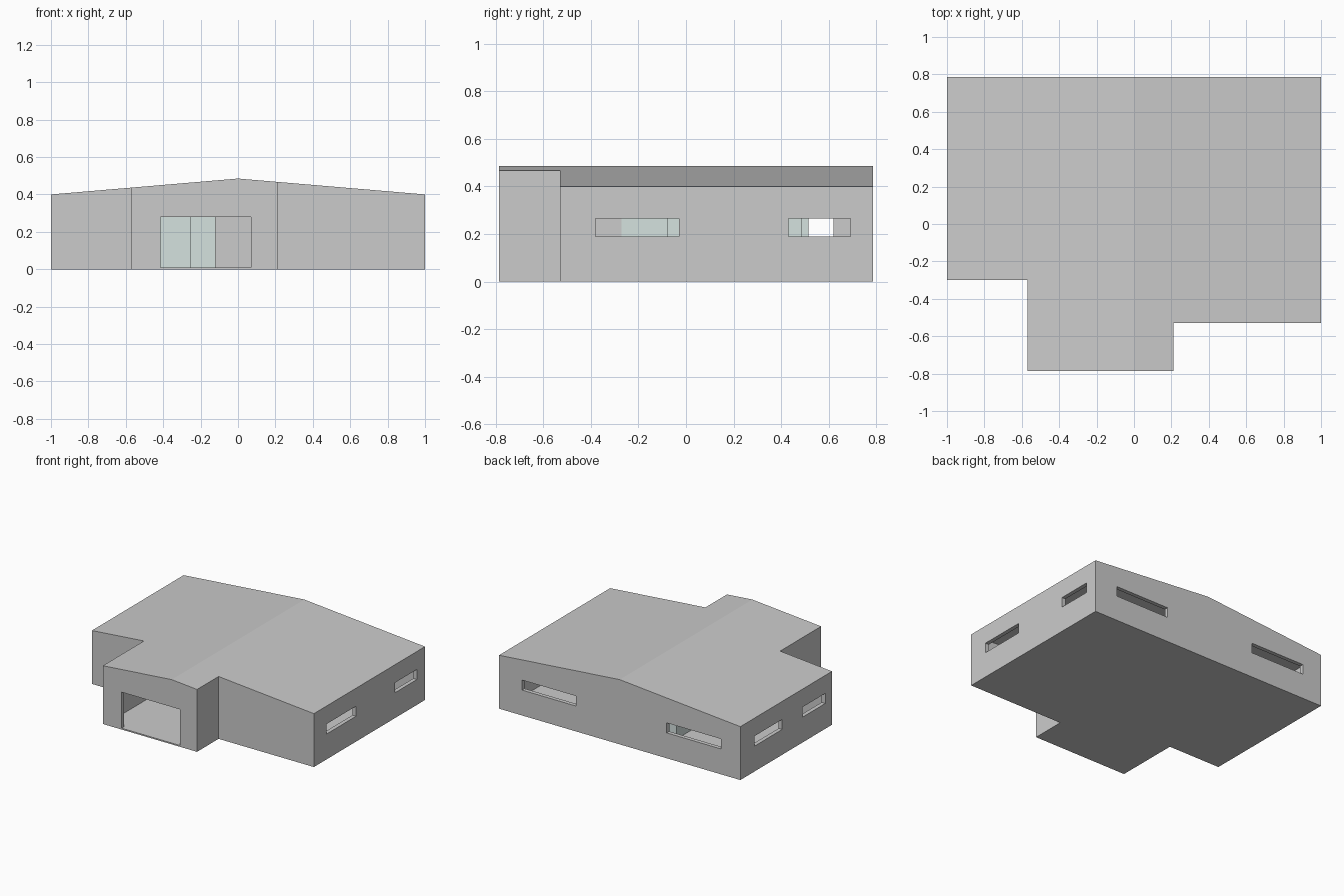
import bpy, bmesh

if "Cube" in bpy.data.objects:
    bpy.data.objects.remove(bpy.data.objects["Cube"])

WALL, FLOOR = 0.03, 0.01


def roof(x):
    return 0.40 + 0.085 * (1 - abs(x))


def prism(name, outline, z0, top):
    """Extrude a plan outline from z0 up to top(x), split at the ridge."""
    bm = bmesh.new()
    base = bm.faces.new([bm.verts.new((x, y, 0)) for x, y in outline])
    ext = bmesh.ops.extrude_face_region(bm, geom=[base])["geom"]
    for v in ext:
        if isinstance(v, bmesh.types.BMVert):
            v.co.z = 1
    bmesh.ops.bisect_plane(bm, geom=bm.verts[:] + bm.edges[:] + bm.faces[:],
                           plane_co=(0, 0, 0), plane_no=(1, 0, 0))
    for v in bm.verts:
        v.co.z = top(v.co.x) if v.co.z > 0.5 else z0
    bmesh.ops.recalc_face_normals(bm, faces=bm.faces[:])
    me = bpy.data.meshes.new(name)
    bm.to_mesh(me)
    bm.free()
    ob = bpy.data.objects.new(name, me)
    bpy.context.collection.objects.link(ob)
    return ob


def block(name, x0, x1, y0, y1, z0, top):
    return prism(name, [(x0, y0), (x1, y0), (x1, y1), (x0, y1)], z0, top)


def cut(target, cutter):
    m = target.modifiers.new("cut", 'BOOLEAN')
    m.operation, m.solver, m.object = 'DIFFERENCE', 'EXACT', cutter
    bpy.context.view_layer.objects.active = target
    bpy.ops.object.modifier_apply(modifier=m.name)
    bpy.data.objects.remove(cutter)


def plan(t):
    """House outline, inset by t."""
    return [(-1 + t, -0.30 + t), (-0.57 + t, -0.30 + t), (-0.57 + t, -0.785 + t),
            (0.21 - t, -0.785 + t), (0.21 - t, -0.53 + t), (1 - t, -0.53 + t),
            (1 - t, 0.785 - t), (-1 + t, 0.785 - t)]


# House shell with a hollow interior
shell = prism("house_shell", plan(0), 0, roof)
cut(shell, prism("cavity", plan(WALL), FLOOR, lambda x: roof(x) - WALL))

# Front doorway
cut(shell, block("door_cut", -0.415, 0.07, -0.85, -0.72, FLOOR, lambda x: 0.28))

# Strip windows: right, left and back walls
openings = [(0.9, 1.1, -0.38, -0.03), (0.9, 1.1, 0.43, 0.69),
            (-1.1, -0.9, 0.29, 0.62), (-1.1, -0.9, -0.22, 0.05),
            (0.36, 0.81, 0.7, 0.9), (-0.84, -0.39, 0.7, 0.9)]
for o in openings:
    cut(shell, block("window_cut", *o, 0.19, lambda x: 0.265))

# Interior partitions, reaching the sloped ceiling
teal = bpy.data.materials.new("teal_paint")
teal.diffuse_color = (0.66, 0.76, 0.74, 1)
teal.use_nodes = True
teal.node_tree.nodes["Principled BSDF"].inputs["Base Color"].default_value = teal.diffuse_color
partitions = {"entry_side_partition": (-0.57, -0.54, -0.27, -0.05),
              "entry_back_partition": (-0.54, -0.28, -0.08, -0.05),
              "hall_partition": (-0.28, -0.25, -0.08, 0.485),
              "rear_partition": (-0.28, -0.12, 0.485, 0.515)}
for name, p in partitions.items():
    block(name, *p, FLOOR, lambda x: roof(x) - WALL).data.materials.append(teal)
